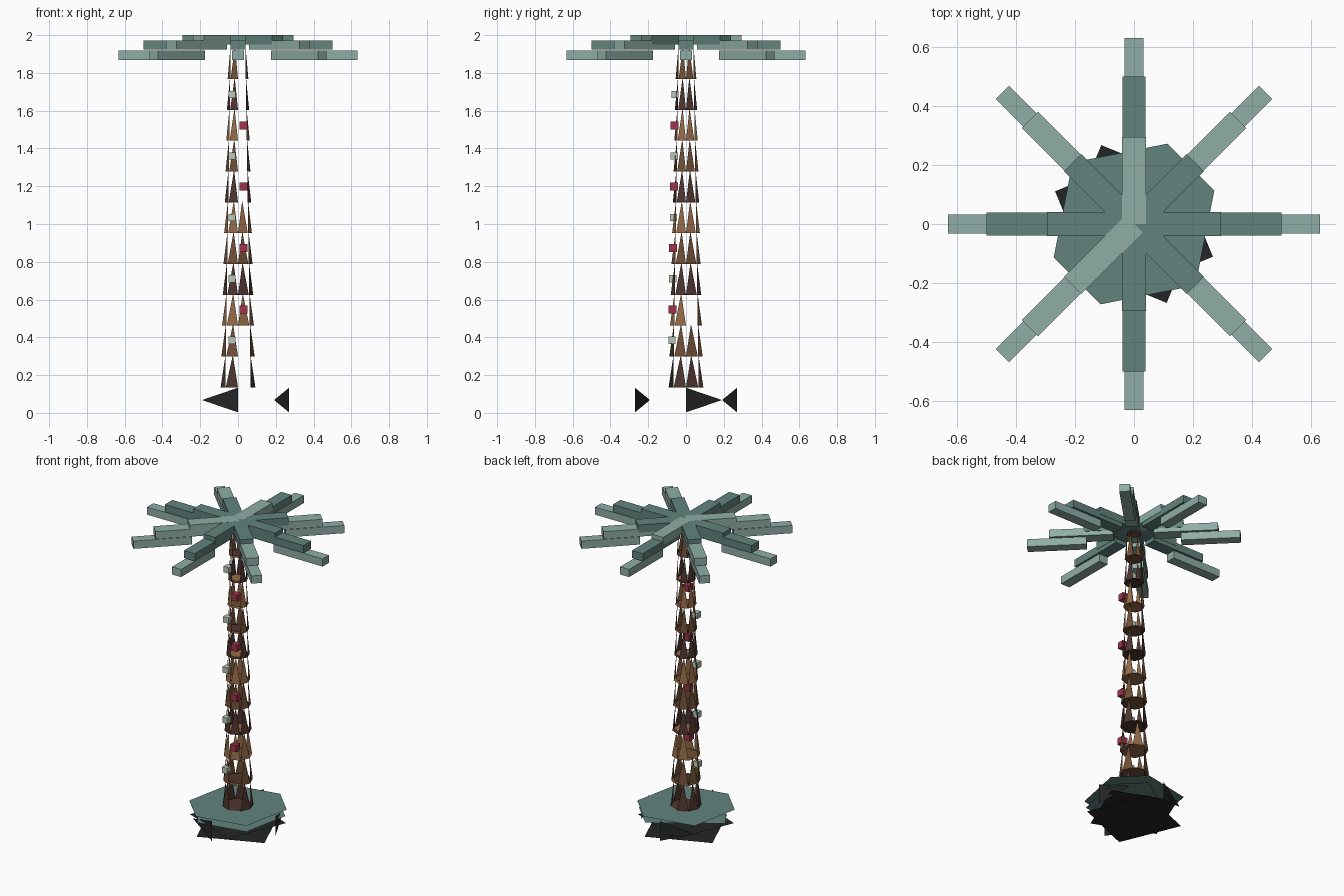
import bpy, math
from math import cos, sin, radians

if "Cube" in bpy.data.objects:
    bpy.data.objects.remove(bpy.data.objects["Cube"])


def material(name, r, g, b):
    lin = [((c / 255 + 0.055) / 1.055) ** 2.4 if c > 10 else c / 255 / 12.92 for c in (r, g, b)]
    m = bpy.data.materials.new(name)
    m.diffuse_color = (*lin, 1)
    m.use_nodes = True
    m.node_tree.nodes["Principled BSDF"].inputs["Base Color"].default_value = m.diffuse_color
    return m


DARK_TEAL = material("dark teal", 98, 131, 125)
LIGHT_TEAL = material("light teal", 143, 174, 166)
BLACK = material("black", 36, 37, 37)
BARK = [material("dark bark", 78, 53, 47), material("mid bark", 112, 79, 53),
        material("light bark", 150, 107, 72)]
RED = material("red", 158, 52, 74)
PALE = material("pale grey", 186, 200, 186)


def mesh(name, verts, faces, mat):
    me = bpy.data.meshes.new(name)
    me.from_pydata(verts, [], faces)
    me.materials.append(mat)
    ob = bpy.data.objects.new(name, me)
    bpy.context.collection.objects.link(ob)
    return ob


def polar(r, deg, z):
    return (r * cos(radians(deg)), r * sin(radians(deg)), z)


def plate(name, r, angles, z, mat):
    return mesh(name, [polar(r, a, z) for a in angles], [range(len(angles))], mat)


def box(name, x0, x1, y0, y1, z0, z1, mat, turn=0):
    v = [(x, y, z) for z in (z0, z1) for x, y in ((x0, y0), (x1, y0), (x1, y1), (x0, y1))]
    f = [(3, 2, 1, 0), (4, 5, 6, 7), (0, 1, 5, 4), (1, 2, 6, 5), (2, 3, 7, 6), (3, 0, 4, 7)]
    ob = mesh(name, v, f, mat)
    ob.rotation_euler.z = radians(turn)
    return ob


# Base: stacked angular plates with three dark side shards
plate("base_bottom", 0.29, [67.5, 157.5, 247.5, 337.5], 0.0, BLACK)
plate("base_lower_plate", 0.29, [22.5, 112.5, 202.5, 292.5], 0.045, BLACK)
plate("base_middle_plate", 0.285, [22.5, 67.5, 180, 247.5, 315], 0.09, DARK_TEAL)
plate("base_top_plate", 0.295, [22.5, 67.5, 135, 202.5, 247.5, 315], 0.133, DARK_TEAL)
for edge, tip in ((270, 225), (0, 45), (90, 135)):
    mesh("base_shard", [polar(0.27, edge, 0.003), polar(0.27, edge, 0.133),
                        polar(0.27, tip, 0.068)], [(0, 1, 2)], BLACK)

# Trunk: tapering tiers of pointed bark scales between eight-sided plates
STEP = 0.1633
for i in range(11):
    z, r, mat = 0.135 + STEP * i, 0.092 - 0.0037 * i, BARK[i % 3]
    missing = {2: (0, 3), 3: (1,), 4: (1,), 5: (1,)}.get(i, (1, 6))
    top = min(z + 0.172, 1.945)
    verts, faces = [], []
    for k in range(8):
        if k not in missing:
            n = len(verts)
            verts += [polar(r, 45 * k, z), polar(r, 45 * k + 45, z),
                      polar(r * 0.78, 45 * k + 22.5, top)]
            faces.append((n, n + 1, n + 2))
    mesh("trunk_scales", verts, faces, mat)
    plate("trunk_tier_bottom", r, [-45 * k for k in range(8)], z, mat)
    plate("trunk_tier_top", r * 0.82, [45 * k + 22.5 for k in range(8)], top, mat)

# Small cubes up the front of the trunk, alternating pale and red
for j in range(9):
    z = 0.385 + 0.1625 * j
    x, mat, name = ((-0.032, PALE, "pale_cube"), (0.03, RED, "red_cube"))[j % 2]
    y = -0.074 + 0.002 * j
    h = 0.019 if j % 2 == 0 else 0.021
    box(name, x - h, x + h, y - h, y + h, z - h, z + h, mat)

# Fronds: eight arms of three overlapping, descending boxes
for k in range(8):
    a = 45 * k
    inner = LIGHT_TEAL if a in (90, 225) else DARK_TEAL
    mid = DARK_TEAL if k % 2 == 0 else LIGHT_TEAL
    lift = 0.0004 if inner == LIGHT_TEAL else 0
    box("frond_inner", 0, 0.295, -0.041, 0.041, 1.95, 1.9996 + lift, inner, a)
    box("frond_middle", 0.12, 0.5, -0.039, 0.039, 1.923, 1.972, mid, a)
    box("frond_tip", 0.28, 0.632, -0.032, 0.032, 1.868, 1.918, LIGHT_TEAL, a)
